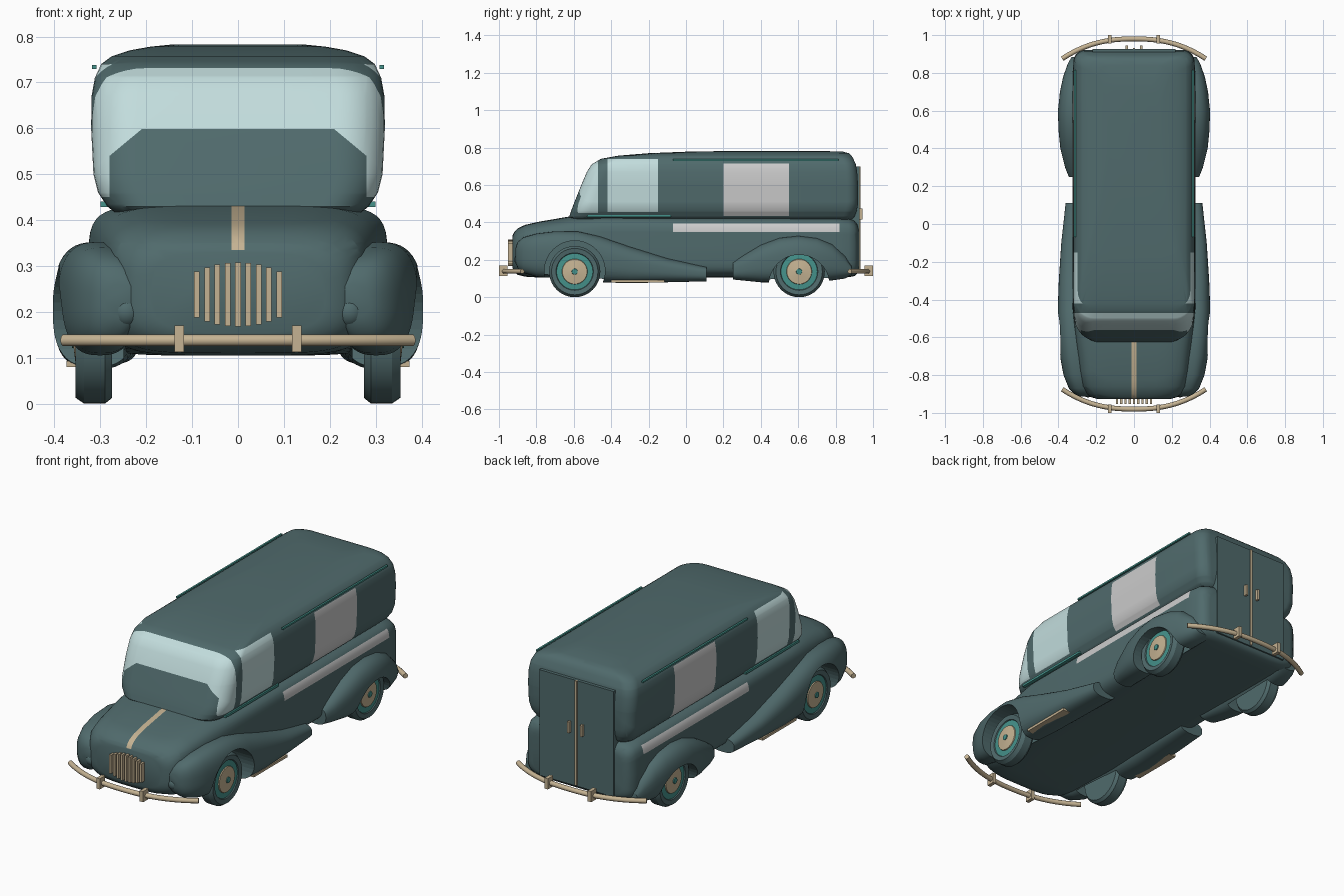
import bpy, bmesh
from math import sin, cos, pi, copysign
from mathutils import Vector

cube = bpy.data.objects.get("Cube")
if cube:
    bpy.data.objects.remove(cube, do_unlink=True)


def material(name, rgb):
    m = bpy.data.materials.new(name)
    m.use_nodes = True
    m.diffuse_color = (*rgb, 1)
    m.node_tree.nodes["Principled BSDF"].inputs["Base Color"].default_value = (*rgb, 1)
    return m


GREEN = material("dark green paint", (.08, .145, .15))
GLASS = material("pale glass", (.54, .72, .72))
GREY = material("light grey panel", (.6, .6, .6))
BEIGE = material("beige trim", (.56, .45, .29))
TEAL = material("teal accent", (.06, .29, .26))


def finish(bm, name, mats, angle=40, mirror=False):
    bmesh.ops.recalc_face_normals(bm, faces=bm.faces)
    me = bpy.data.meshes.new(name)
    bm.to_mesh(me)
    bm.free()
    ob = bpy.data.objects.new(name, me)
    bpy.context.collection.objects.link(ob)
    for m in mats:
        me.materials.append(m)
    activate(ob)
    if angle:
        bpy.ops.object.shade_smooth_by_angle(angle=angle * pi / 180)
    if mirror:
        ob.modifiers.new("mirror", "MIRROR")
    return ob


def activate(ob):
    bpy.ops.object.select_all(action="DESELECT")
    ob.select_set(True)
    bpy.context.view_layer.objects.active = ob


def loft(rings, close=False):
    """Skin a list of point rings; cap the ends unless close is set."""
    bm = bmesh.new()
    vs = [[bm.verts.new(p) for p in ring] for ring in rings]
    n = len(vs[0])
    for a, b in zip(vs, vs[1:]):
        for i in range(n):
            j = (i + 1) % n
            bm.faces.new((a[i], a[j], b[j], b[i]))
    if not close:
        bm.faces.new(vs[0])
        bm.faces.new(vs[-1])
    return bm


def oval(y, x0, x1, z0, z1, n, count=48):
    """Superellipse ring standing across the length."""
    def c(v):
        return copysign(abs(v) ** (2 / n), v)
    return [((x0 + x1) / 2 + (x1 - x0) / 2 * c(cos(2 * pi * i / count)), y,
             (z0 + z1) / 2 + (z1 - z0) / 2 * c(sin(2 * pi * i / count))) for i in range(count)]


def plan(z, w, yf, yb, rf=.1, rb=.06, steps=9):
    """Rounded rectangle ring lying flat."""
    pts = []
    for k, (sx, y, r) in enumerate(((1, yb - rb, rb), (-1, yb - rb, rb),
                                    (-1, yf + rf, rf), (1, yf + rf, rf))):
        for i in range(steps):
            a = (k + i / (steps - 1)) * pi / 2
            pts.append((sx * (w - r) + r * cos(a), y + r * sin(a), z))
    return pts


def box(name, x, y, z, mat, mirror=False):
    bm = bmesh.new()
    bmesh.ops.create_cube(bm, size=1)
    for v in bm.verts:
        v.co = [lo + (c + .5) * (hi - lo) for c, (lo, hi) in zip(v.co, (x, y, z))]
    return finish(bm, name, [mat], 0, mirror)


def paint(ob, planes, rule):
    """Cut the mesh along planes, then colour faces by a rule on their centre."""
    bm = bmesh.new()
    bm.from_mesh(ob.data)
    for co, no in planes:
        bmesh.ops.bisect_plane(bm, geom=bm.verts[:] + bm.edges[:] + bm.faces[:],
                               dist=1e-5, plane_co=co, plane_no=no)
    for f in bm.faces:
        f.material_index = rule(f.calc_center_median())
    bm.to_mesh(ob.data)
    bm.free()


def levels(axis, values):
    no = Vector([float(i == axis) for i in range(3)])
    return [(no * v, no) for v in values]


# Wheel arch cutter
WHEELS = {"front": -.595, "rear": .605}
bm = bmesh.new()
for y, z in ((WHEELS["front"], .14), (WHEELS["rear"], .065)):
    for s in (-1, 1):
        part = loft([[(s * x, y + .162 * cos(a * pi / 24), z + .162 * sin(a * pi / 24))
                      for a in range(48)] for x in (.25, .46)])
        tmp = bpy.data.meshes.new("tmp")
        part.to_mesh(tmp)
        part.free()
        bm.from_mesh(tmp)
        bpy.data.meshes.remove(tmp)
cutter = finish(bm, "arch_cutter", [GREEN], 0)
cutter.hide_render = True


def cut_arches(ob):
    mod = ob.modifiers.new("arches", "BOOLEAN")
    mod.operation, mod.solver, mod.object = "DIFFERENCE", "EXACT", cutter
    activate(ob)
    bpy.ops.object.modifier_apply(modifier=mod.name)


# Lower body with bonnet: y, half width, bottom, top
LOWER = [(-.927, .19, .155, .33), (-.918, .225, .135, .35), (-.9, .25, .12, .368),
         (-.86, .272, .11, .387), (-.78, .288, .105, .405), (-.62, .308, .105, .432),
         (-.45, .325, .105, .435), (.1, .326, .105, .432), (.8, .325, .105, .43), (.87, .319, .107, .424),
         (.9, .307, .113, .412), (.915, .288, .125, .395), (.921, .265, .14, .375)]
lower = finish(loft([oval(y, -w, w, a, b, 3.6 if y < -.88 else 4.6 if y < -.6 else 6)
                     for y, w, a, b in LOWER]), "lower_body", [GREEN, GREY, BEIGE])
cut_arches(lower)


def lower_colour(c):
    if abs(c.x) < .014 and c.y < -.62 and c.z > .335:
        return 2
    return int(abs(c.x) > .27 and -.07 < c.y < .82 and .35 < c.z < .395)


paint(lower, levels(0, (-.014, .014)) + levels(1, (-.62, -.07, .82)) + levels(2, (.335, .35, .395)),
      lower_colour)

# Upper body: height, half width, front, back
UPPER = [(.41, .26, -.615, .88), (.43, .285, -.625, .9), (.46, .305, -.615, .912),
         (.5, .315, -.6, .92), (.6, .32, -.56, .92), (.67, .319, -.53, .915),
         (.71, .312, -.505, .908), (.74, .298, -.455, .895), (.757, .275, -.36, .885),
         (.77, .235, -.2, .87), (.778, .19, 0, .84), (.783, .14, .3, .7)]
upper = finish(loft([plan(*u) for u in UPPER]), "upper_body", [GREEN, GLASS, GREY])


def upper_colour(c):
    x = abs(c.x)
    if c.y < -.47 and c.z > .45:
        cowl = c.z < .598 and x < .28 and .64 * x + .77 * c.z < .595
        return 0 if cowl else 1
    if x > .2 and -.42 < c.y < -.15 and .455 < c.z < .74:
        return 1
    return 2 if x > .2 and .2 < c.y < .55 and .435 < c.z < .715 else 0


slants = [((s * .21, 0, .598), (s * .64, 0, .77)) for s in (-1, 1)]
paint(upper, levels(0, (-.28, .28)) + levels(1, (-.47, -.42, -.15, .2, .55))
      + levels(2, (.435, .45, .455, .598, .715, .74)) + slants, upper_colour)

# Fenders: y, outer x, bottom, top
FRONT = [(-.912, .29, .19, .26), (-.9, .315, .155, .295), (-.87, .345, .13, .32),
         (-.8, .373, .11, .34), (-.7, .392, .1, .352), (-.58, .402, .09, .352),
         (-.46, .404, .08, .325), (-.3, .398, .075, .27), (-.1, .385, .08, .208), (.11, .362, .085, .162)]
REAR = [(.25, .345, .095, .19), (.3, .365, .09, .222), (.4, .39, .08, .28), (.5, .4, .08, .317),
        (.6, .403, .08, .328), (.7, .392, .085, .316), (.78, .375, .09, .285),
        (.85, .35, .1, .225), (.885, .33, .12, .17)]
for name, rows in (("front_fenders", FRONT), ("rear_fenders", REAR)):
    fender = finish(loft([oval(y, .22, x, a, b, 2.6) for y, x, a, b in rows]), name, [GREEN])
    cut_arches(fender)
    fender.modifiers.new("mirror", "MIRROR")
bpy.data.objects.remove(cutter, do_unlink=True)

# Wheels: radius, x of the turned profile, colour of each band
WHEEL = [(.001, .362), (.015, .362), (.016, .358), (.066, .352), (.068, .347), (.097, .345),
         (.1, .35), (.124, .354), (.137, .335), (.137, .29), (.125, .275), (.01, .275)]
BANDS = [2, 2, 1, 1, 2, 0, 0, 0, 0, 0, 0]
for end, y in WHEELS.items():
    bm = loft([[(x, y + r * cos(a * pi / 20), .137 + r * sin(a * pi / 20)) for a in range(40)]
               for r, x in WHEEL])
    bm.faces.ensure_lookup_table()
    for i, band in enumerate(BANDS):
        for f in bm.faces[i * 40:i * 40 + 40]:
            f.material_index = band
    bm.faces[-2].material_index = 2
    finish(bm, end + "_wheels", [GREEN, BEIGE, TEAL], 30, True)

# Headlamps
bm = bmesh.new()
bmesh.ops.create_uvsphere(bm, u_segments=24, v_segments=12, radius=.035)
bmesh.ops.translate(bm, verts=bm.verts, vec=(.243, -.883, .2))
finish(bm, "headlamps", [GREEN], 60, True)

# Grille bars
for i in range(-4, 5):
    h = .07 - .02 * (i / 4) ** 2
    x = i * .0225
    box("grille_bar", (x - .006, x + .006), (-.953, -.915), (.238 - h, .238 + h), BEIGE)

# Bumpers with overriders
for name, s in (("front", -1), ("rear", 1)):
    cu = bpy.data.curves.new(name + "_bumper", "CURVE")
    cu.dimensions = "3D"
    cu.bevel_depth, cu.bevel_resolution, cu.use_fill_caps = .013, 3, True
    sp = cu.splines.new("POLY")
    sp.points.add(24)
    for i, p in enumerate(sp.points):
        t = i / 12 - 1
        p.co = (.38 * t, s * (.98 - .105 * abs(t) ** 2.4), .138, 1)
    cu.materials.append(BEIGE)
    bpy.context.collection.objects.link(bpy.data.objects.new(name + "_bumper", cu))
    box(name + "_overriders", (.118, .138), sorted((s * .955, s)), (.113, .17), BEIGE, True)

# Rear doors, centre strip and handles
box("rear_doors", (-.22, .22), (.87, .927), (.135, .7), GREEN)
box("door_strip", (-.006, .006), (.92, .933), (.14, .7), BEIGE)
box("door_handles", (.032, .044), (.92, .944), (.415, .475), BEIGE, True)

# Side trim
box("roof_rails", (.308, .318), (-.07, .815), (.729, .738), TEAL, True)
box("waist_trim", (.27, .3), (-.53, -.08), (.428, .44), TEAL, True)
box("running_boards", (.33, .374), (-.4, -.115), (.08, .093), BEIGE, True)
